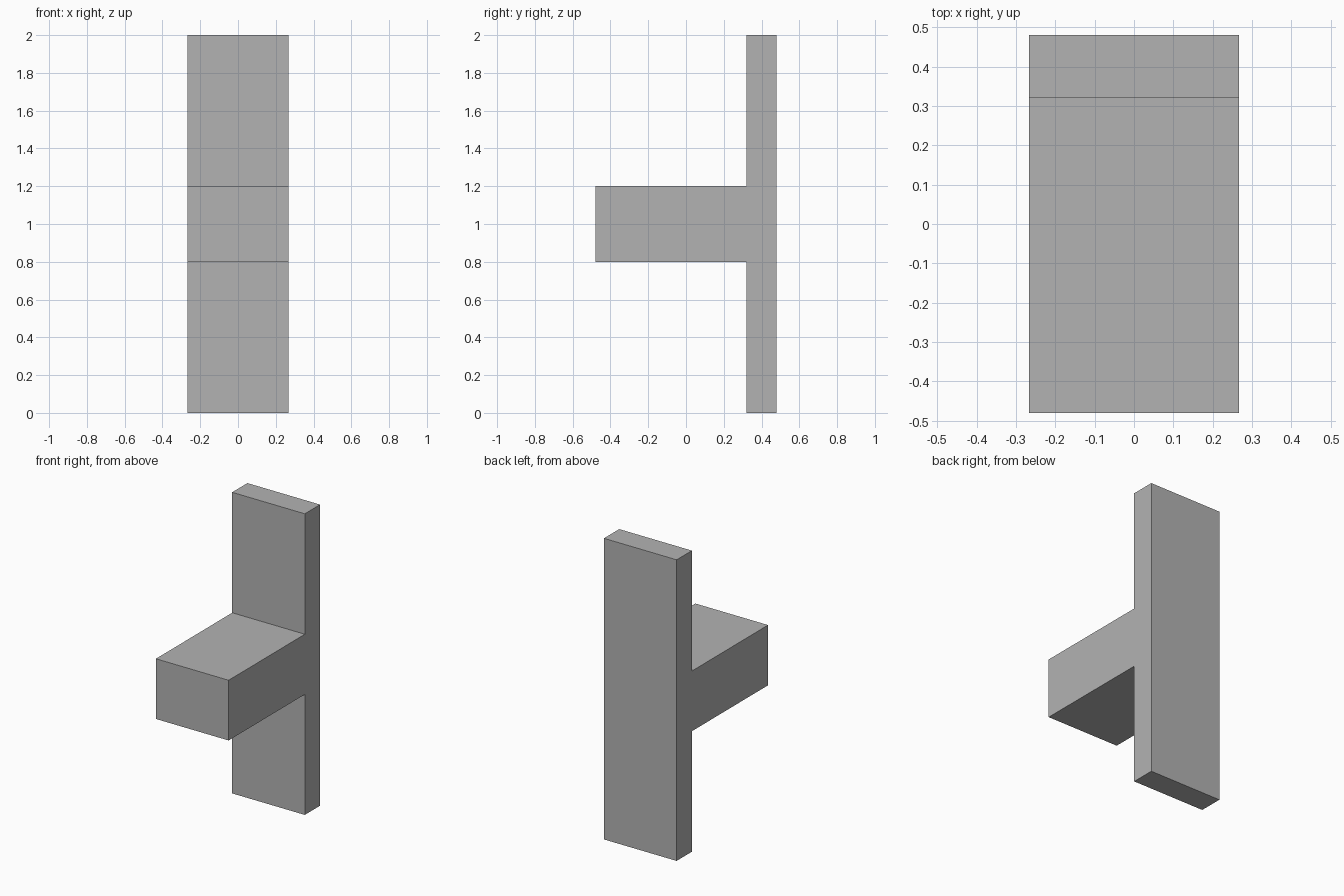
import bpy
import bmesh
from mathutils import Vector

cube = bpy.data.objects.get("Cube")
if cube:
    bpy.data.objects.remove(cube, do_unlink=True)

# Plain grey material
grey = bpy.data.materials.new("plain grey")
grey.use_nodes = True
colour = (0.45, 0.45, 0.45, 1)
grey.diffuse_color = colour
grey.node_tree.nodes["Principled BSDF"].inputs["Base Color"].default_value = colour

HALF_WIDTH = 0.267
FRONT, PLATE, BACK = -0.48, 0.32, 0.48
LOW, HIGH, TOP = 0.8, 1.2, 2.0

# Side outline (y, z): upright back plate with a block projecting forward
outline = [(BACK, 0), (BACK, TOP), (PLATE, TOP), (PLATE, HIGH),
           (FRONT, HIGH), (FRONT, LOW), (PLATE, LOW), (PLATE, 0)]

# Extrude the outline across the width
bm = bmesh.new()
side = bm.faces.new([bm.verts.new((-HALF_WIDTH, y, z)) for y, z in outline])
result = bmesh.ops.extrude_face_region(bm, geom=[side], use_keep_orig=True)
moved = [v for v in result["geom"] if isinstance(v, bmesh.types.BMVert)]
bmesh.ops.translate(bm, verts=moved, vec=Vector((2 * HALF_WIDTH, 0, 0)))
bmesh.ops.recalc_face_normals(bm, faces=bm.faces)

mesh = bpy.data.meshes.new("bracket")
bm.to_mesh(mesh)
bm.free()
mesh.materials.append(grey)
bracket = bpy.data.objects.new("plate_with_block", mesh)
bpy.context.collection.objects.link(bracket)
